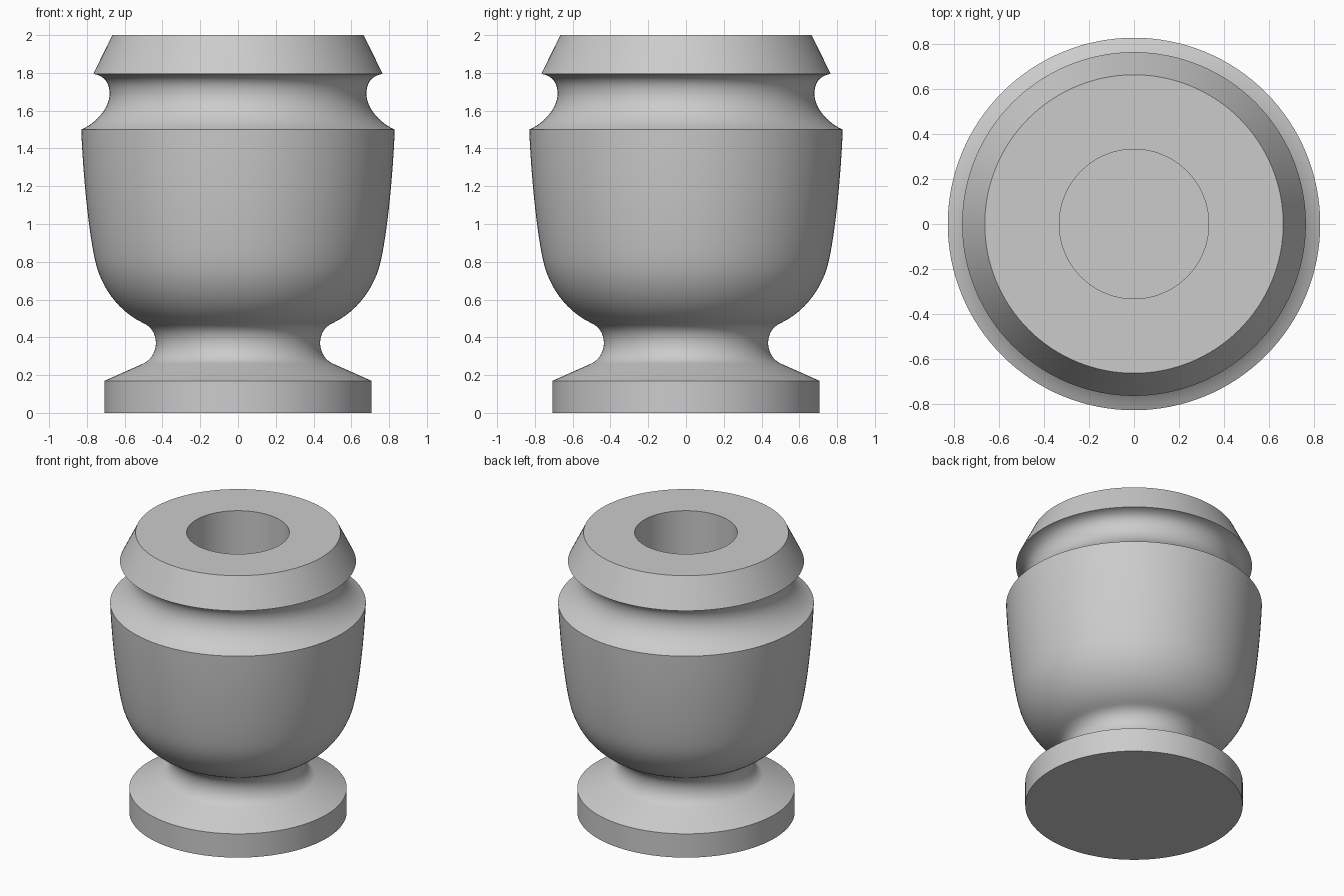
import bpy, bmesh, math
from mathutils import Vector
from mathutils.geometry import interpolate_bezier

if "Cube" in bpy.data.objects:
    bpy.data.objects.remove(bpy.data.objects["Cube"])


def curve(p0, c0, c1, p1, n=14):
    """Points of one bezier segment (radius, height), without the first point."""
    pts = interpolate_bezier(*[Vector((r, 0, z)) for r, z in (p0, c0, c1, p1)], n)
    return [(p.x, p.z) for p in pts[1:]]


def lathe(name, profile, steps=128):
    """Revolve a (radius, height) profile around z."""
    bm = bmesh.new()
    verts = [bm.verts.new((r, 0, z)) for r, z in profile]
    edges = [bm.edges.new(pair) for pair in zip(verts, verts[1:])]
    bmesh.ops.spin(bm, geom=verts + edges, cent=(0, 0, 0), axis=(0, 0, 1),
                   angle=2 * math.pi, steps=steps)
    bmesh.ops.remove_doubles(bm, verts=bm.verts, dist=1e-4)
    bmesh.ops.recalc_face_normals(bm, faces=bm.faces)
    mesh = bpy.data.meshes.new(name)
    bm.to_mesh(mesh)
    bm.free()
    obj = bpy.data.objects.new(name, mesh)
    bpy.context.collection.objects.link(obj)
    bpy.ops.object.select_all(action='DESELECT')
    obj.select_set(True)
    bpy.context.view_layer.objects.active = obj
    bpy.ops.object.shade_smooth_by_angle(angle=math.radians(30))
    return obj


# foot and sloped collar
profile = [(0, 0), (0.706, 0), (0.706, 0.17), (0.50, 0.262)]
# narrow neck
profile += curve((0.50, 0.262), (0.46, 0.28), (0.435, 0.325), (0.435, 0.37))
profile += curve((0.435, 0.37), (0.435, 0.42), (0.46, 0.455), (0.50, 0.475))
# bowl and tall side
profile += curve((0.50, 0.475), (0.62, 0.53), (0.72, 0.65), (0.755, 0.80))
profile += curve((0.755, 0.80), (0.79, 0.95), (0.82, 1.25), (0.83, 1.50))
# groove under the rim
profile += curve((0.83, 1.50), (0.74, 1.54), (0.68, 1.62), (0.68, 1.69))
profile += curve((0.68, 1.69), (0.68, 1.75), (0.71, 1.785), (0.766, 1.795))
# bevelled rim, flat top and round hole
profile += [(0.665, 2.0), (0.333, 2.0), (0.333, 1.0), (0, 1.0)]

lathe("turned_pot", profile)
